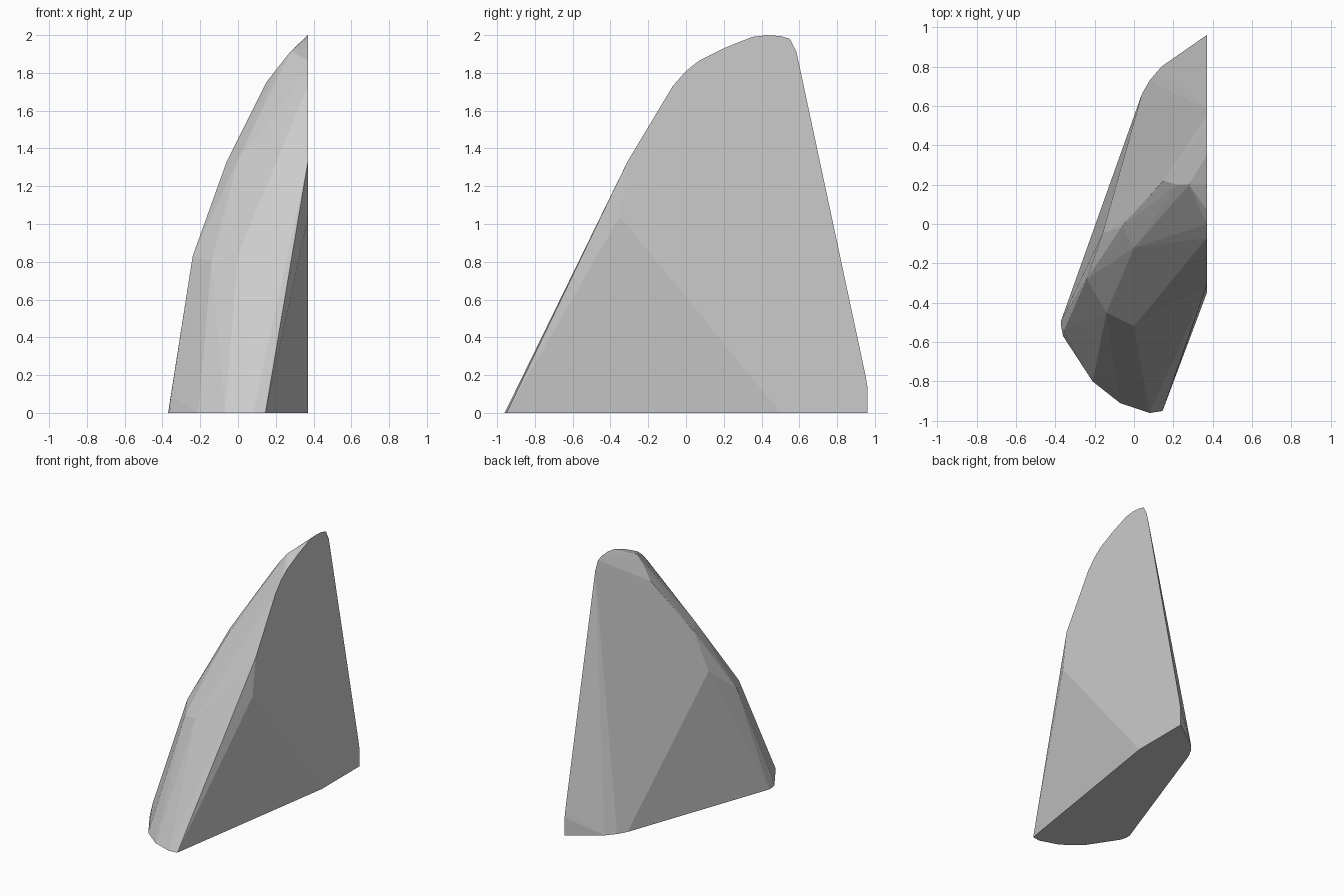
import bpy, bmesh, math

if "Cube" in bpy.data.objects:
    bpy.data.objects.remove(bpy.data.objects["Cube"])

# Ground outline (x, y)
base = [(0.37, 0.96), (0.14, 0.80), (0.08, 0.73), (0.04, 0.66), (0.0, 0.55),
        (-0.37, -0.49), (-0.37, -0.52), (-0.36, -0.57), (-0.21, -0.80),
        (-0.07, -0.91), (0.08, -0.96), (0.145, -0.95), (0.37, 0.50)]

# Outline of the flat cleaved side (y, z)
CLEAVE_X = 0.37
cleave = [(-0.35, 1.04), (-0.31, 1.33), (-0.19, 1.53), (-0.07, 1.73), (0.0, 1.81),
          (0.07, 1.865), (0.20, 1.93), (0.35, 1.99), (0.43, 2.0), (0.50, 1.995),
          (0.55, 1.98), (0.585, 1.91), (0.95, 0.20), (0.96, 0.14)]

# Rounded ridge running up the left side, and the break across the front slope
ridge = [(-0.355, -0.54, 0.09), (-0.24, -0.28, 0.83), (-0.195, -0.18, 0.94),
         (-0.16, -0.05, 1.03), (-0.06, -0.01, 1.33), (0.0, 0.06, 1.45),
         (0.15, 0.22, 1.75), (0.22, 0.20, 1.84), (0.28, 0.20, 1.915)]
front_break = [(-0.14, -0.45, 0.80), (0.0, -0.52, 0.84), (0.20, -0.46, 1.0),
               (0.0, -0.12, 1.34)]

points = ([(x, y, 0.0) for x, y in base]
          + [(CLEAVE_X, y, z) for y, z in cleave]
          + ridge + front_break)

# Wrap the outlines into one faceted stone
bm = bmesh.new()
for p in points:
    bm.verts.new(p)
hull = bmesh.ops.convex_hull(bm, input=bm.verts)
unused = {g for g in hull["geom_interior"] + hull["geom_unused"]
          if isinstance(g, bmesh.types.BMVert)}
bmesh.ops.delete(bm, geom=list(unused), context='VERTS')
bmesh.ops.dissolve_limit(bm, angle_limit=math.radians(1),
                         verts=bm.verts, edges=bm.edges)
bmesh.ops.recalc_face_normals(bm, faces=bm.faces)

mesh = bpy.data.meshes.new("rock")
bm.to_mesh(mesh)
bm.free()
rock = bpy.data.objects.new("rock", mesh)
bpy.context.collection.objects.link(rock)

# Plain stone colour
stone = bpy.data.materials.new("stone_grey")
stone.diffuse_color = (0.6, 0.6, 0.6, 1.0)
stone.use_nodes = True
stone.node_tree.nodes["Principled BSDF"].inputs["Base Color"].default_value = stone.diffuse_color
mesh.materials.append(stone)
